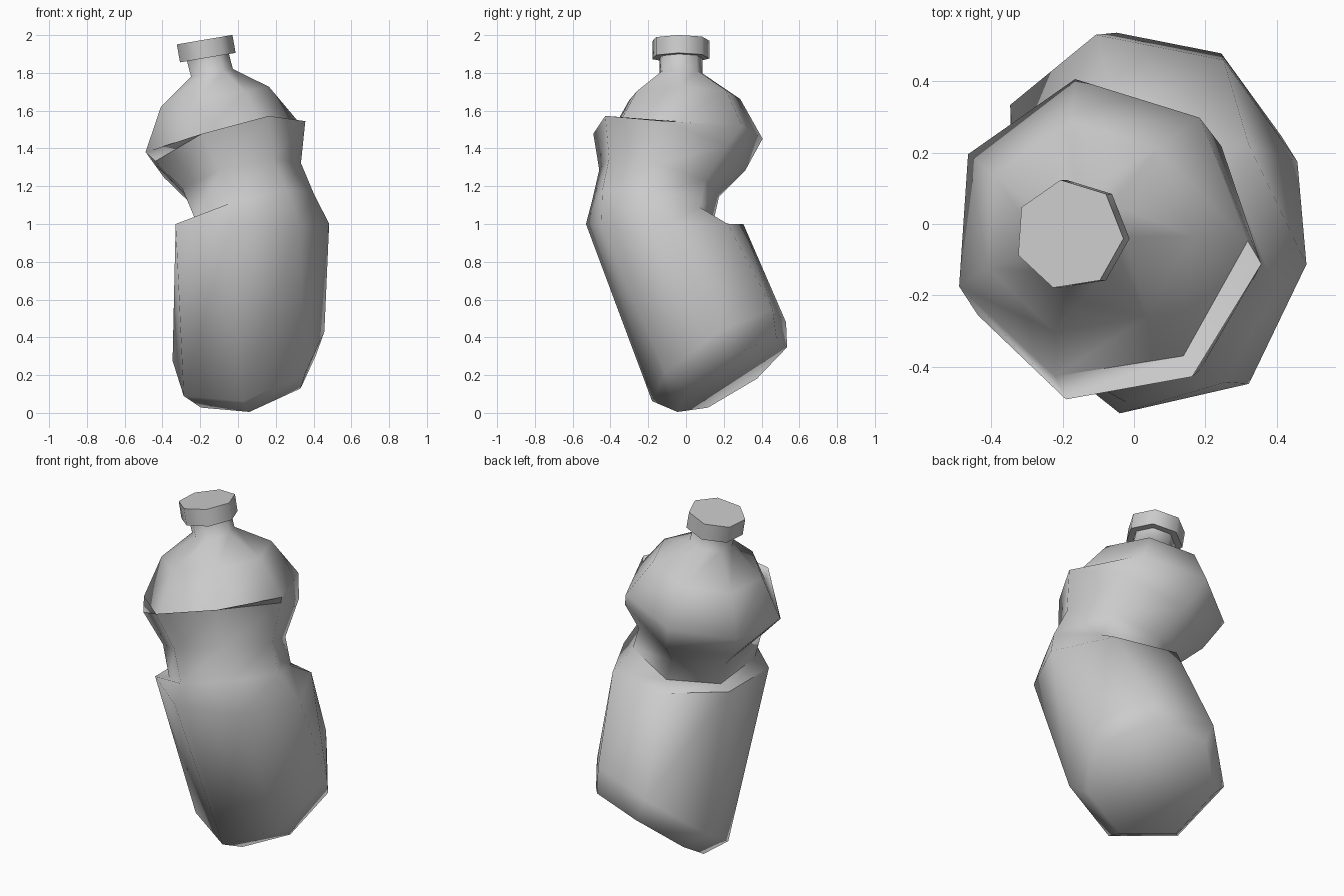
import bpy, bmesh, math
from mathutils import Vector

if "Cube" in bpy.data.objects:
    bpy.data.objects.remove(bpy.data.objects["Cube"])

SIDES = 7


def ring(bm, x, y, z, radius, slope_x, slope_y, phase):
    """Seven-sided ring lying in a plane tilted by its rise along x and y."""
    tilt = Vector((0, 0, 1)).rotation_difference(Vector((-slope_x, -slope_y, 1)))
    verts = []
    for i in range(SIDES):
        a = math.radians(phase) + 2 * math.pi * i / SIDES
        p = tilt @ Vector((radius * math.cos(a), radius * math.sin(a), 0))
        verts.append(bm.verts.new(p + Vector((x, y, z))))
    return verts


def loft(name, rings):
    """Skin a stack of rings and close both ends."""
    bm = bmesh.new()
    loops = [ring(bm, *r) for r in rings]
    for lo, hi in zip(loops, loops[1:]):
        for i in range(SIDES):
            j = (i + 1) % SIDES
            bm.faces.new((lo[i], lo[j], hi[j], hi[i]))
    bm.faces.new(loops[0][::-1])
    bm.faces.new(loops[-1])
    mesh = bpy.data.meshes.new(name)
    bm.to_mesh(mesh)
    bm.free()
    obj = bpy.data.objects.new(name, mesh)
    bpy.context.collection.objects.link(obj)
    bpy.ops.object.select_all(action='DESELECT')
    obj.select_set(True)
    bpy.context.view_layer.objects.active = obj
    bpy.ops.object.shade_smooth_by_angle(angle=math.radians(65))
    return obj


# Bent, crumpled bottle: x, y, z, radius, slope x, slope y, phase
loft("bottle_body", [
    (0.08, 0.245, 0.20, 0.35, 0.32, 0.65, 5),        # base
    (0.05, 0.175, 0.30, 0.4275, 0.32, 0.65, 5),      # lower body
    (0.055, -0.113, 1.00, 0.4275, 0.0, 0.0, 0),      # upper body
    (0.075, -0.18, 1.08, 0.335, 0.27, -0.20, -3),    # waist, lower
    (0.01, -0.145, 1.235, 0.335, 0.26, -0.25, -4),   # waist, upper
    (-0.049, -0.093, 1.41, 0.4275, 0.318, -0.284, -5),  # folded lip
    (-0.10, -0.017, 1.46, 0.4275, 0.20, 0.01, -4),   # shoulder
    (-0.133, -0.012, 1.67, 0.303, 0.19, 0.0, -4),    # dome
    (-0.142, -0.028, 1.80, 0.117, 0.18, 0.0, -4),    # neck
    (-0.168, -0.03, 1.90, 0.117, 0.17, 0.0, -4),
])

# Screw cap
loft("cap", [
    (-0.165, -0.03, 1.88, 0.155, 0.17, 0.0, -4),
    (-0.182, -0.03, 1.975, 0.155, 0.17, 0.0, -4),
])
